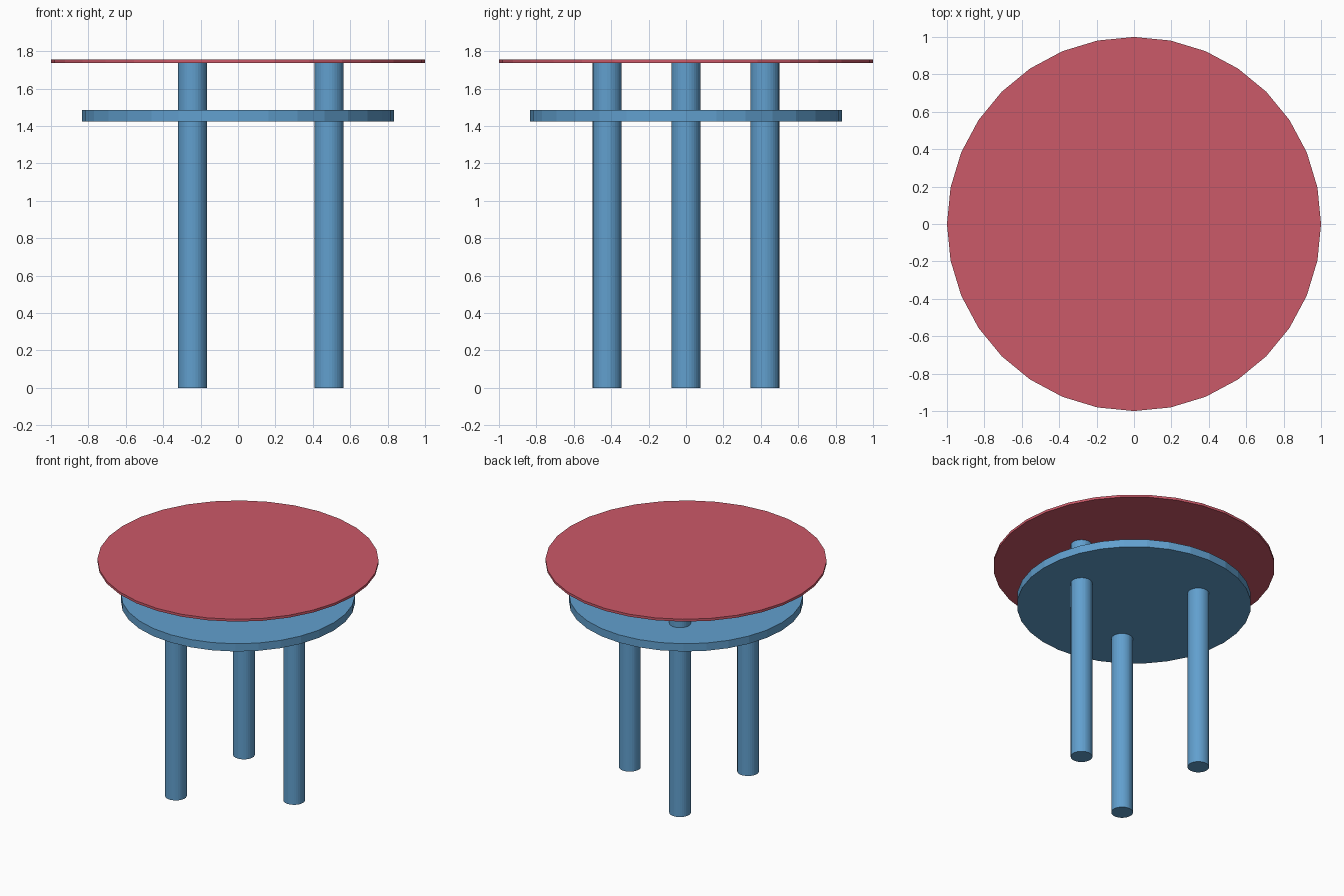
import bpy
from math import cos, sin, pi

if "Cube" in bpy.data.objects:
    bpy.data.objects.remove(bpy.data.objects["Cube"])


def material(name, color):
    mat = bpy.data.materials.new(name)
    mat.diffuse_color = color
    mat.use_nodes = True
    mat.node_tree.nodes["Principled BSDF"].inputs["Base Color"].default_value = mat.diffuse_color
    return mat


def disc(name, radius, z0, z1, mat, x=0.0, y=0.0):
    """Upright 32-sided cylinder between two heights, with a vertex on +x."""
    bpy.ops.mesh.primitive_cylinder_add(
        vertices=32, radius=radius, depth=z1 - z0, location=(x, y, (z0 + z1) / 2))
    obj = bpy.context.object
    obj.name = name
    obj.data.materials.append(mat)
    return obj


blue = material("blue_frame", (0.12, 0.35, 0.62, 1))
red = material("red_top", (0.6, 0.1, 0.14, 1))

# Thin round seat
disc("seat", 1.0, 1.737, 1.756, red)

# Round support plate below the seat
disc("support_plate", 0.833, 1.425, 1.486, blue)

# Three legs evenly spaced, running through the plate up to the seat
for i in range(3):
    a = i * 2 * pi / 3
    disc(f"leg_{i + 1}", 0.077, 0.0, 1.74, blue, 0.487 * cos(a), 0.487 * sin(a))
